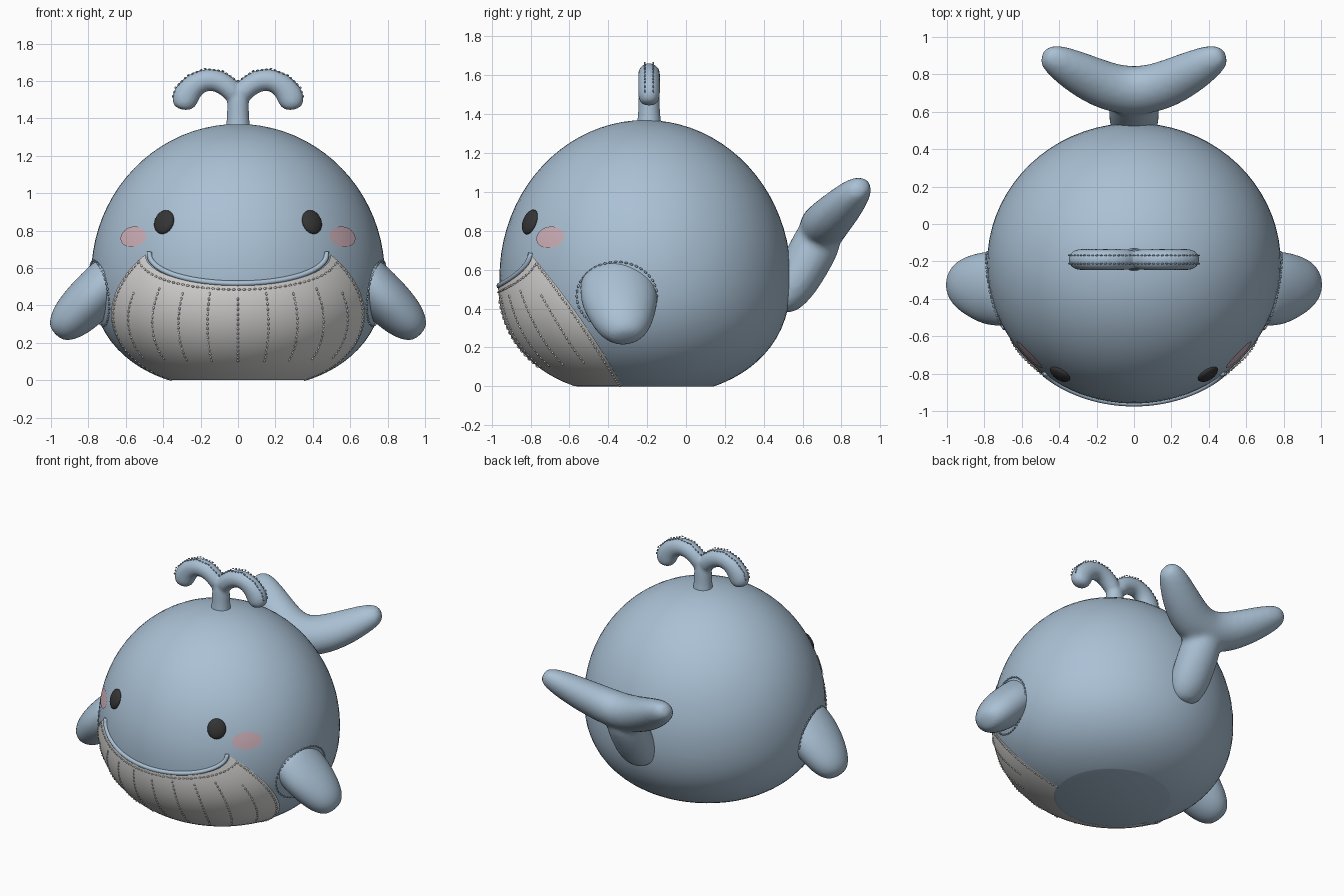
import bpy, bmesh, math
from mathutils import Vector

cube = bpy.data.objects.get("Cube")
if cube:
    bpy.data.objects.remove(cube)


def material(name, color):
    m = bpy.data.materials.new(name)
    m.use_nodes = True
    m.diffuse_color = (*color, 1)
    m.node_tree.nodes["Principled BSDF"].inputs["Base Color"].default_value = (*color, 1)
    return m


BLUE = material("soft blue", (0.40, 0.53, 0.66))
WHITE = material("belly white", (0.76, 0.75, 0.74))
BLACK = material("eye black", (0.035, 0.035, 0.035))
PINK = material("cheek pink", (0.62, 0.43, 0.48))

RX, RY, CY, MID, TOP = 0.785, 0.75, -0.21, 0.56, 1.37


def finish(name, bm, mat):
    bmesh.ops.recalc_face_normals(bm, faces=bm.faces)
    me = bpy.data.meshes.new(name)
    bm.to_mesh(me)
    bm.free()
    me.materials.append(mat)
    me.shade_smooth()
    ob = bpy.data.objects.new(name, me)
    bpy.context.collection.objects.link(ob)
    return ob


def girth(z):
    # relative radius of the round body at a height
    if z > MID:
        return math.sqrt(max(0, 1 - ((z - MID) / (TOP - MID)) ** 2))
    return (1 - ((MID - z) / 0.61) ** 2.3) ** (1 / 2.3)


def on_body(theta, z, out=0.0):
    # point on the body; theta is 0 at the front and grows towards +x
    g = girth(z)
    return Vector(((RX * g + out) * math.sin(theta), CY - (RY * g + out) * math.cos(theta), z))


def theta_at_y(y, z):
    return math.acos(max(-1, min(1, (CY - y) / (RY * girth(z)))))


def bridge(bm, rings, closed=True):
    for a, b in zip(rings, rings[1:]):
        n = len(a)
        for i in range(n if closed else n - 1):
            j = (i + 1) % n
            bm.faces.new((a[i], a[j], b[j], b[i]))


def loft(bm, centers, radii, side, n=14):
    # elliptical sections swept along centers; radii are (along side, across side)
    pts = [Vector(c) for c in centers]
    rings = []
    for i, p in enumerate(pts):
        t = (pts[min(i + 1, len(pts) - 1)] - pts[max(i - 1, 0)]).normalized()
        s = Vector(side)
        s = (s - t * s.dot(t)).normalized()
        u = t.cross(s)
        ra, rb = radii[i]
        angles = [2 * math.pi * k / n for k in range(n)]
        rings.append([bm.verts.new(p + 1.04 * (s * ra * math.cos(a) + u * rb * math.sin(a))) for a in angles])
    bridge(bm, rings)
    bm.faces.new(rings[0])
    bm.faces.new(rings[-1])


def soften(ob, voxel=None):
    ob.modifiers.new("round", "SUBSURF").levels = 2
    if voxel:
        r = ob.modifiers.new("blend", "REMESH")
        r.mode, r.voxel_size, r.use_smooth_shade = "VOXEL", voxel, True
        s = ob.modifiers.new("relax", "SMOOTH")
        s.factor, s.iterations = 0.5, 6


def stitches(name, paths, mat, r=0.006, step=0.028):
    # rows of little thread dashes along polylines
    bm = bmesh.new()
    for path in paths:
        carry = 0.0
        for a, b in zip(path, path[1:]):
            d = b - a
            while carry < d.length:
                turn = d.to_track_quat("Z", "Y").to_matrix().to_4x4()
                new = bmesh.ops.create_icosphere(bm, subdivisions=1, radius=r)["verts"]
                for v in new:
                    v.co.z *= 1.8
                    v.co = turn @ v.co + a + d.normalized() * carry
                carry += step
            carry -= d.length
    return finish(name, bm, mat)


# Body
bm = bmesh.new()
rings = []
heights = [MID * (1 - math.cos(math.pi / 2 * k / 16)) for k in range(16)]
heights += [MID + (TOP - MID) * math.sin(math.pi / 2 * k / 20) for k in range(20)]
for z in heights:
    rings.append([bm.verts.new(on_body(2 * math.pi * k / 72, z)) for k in range(72)])
bridge(bm, rings)
bm.faces.new(rings[0])
crown = bm.verts.new((0, CY, TOP))
for i in range(72):
    bm.faces.new((rings[-1][i], rings[-1][(i + 1) % 72], crown))
body = finish("body", bm, BLUE)
bpy.context.view_layer.objects.active = body
body.select_set(True)
bpy.ops.object.shade_smooth_by_angle(angle=math.radians(40))


# Belly panel that follows the body
def belly_point(u, v, out):
    z = 0.002 + v * (0.505 + 0.165 * u * u)
    edge = -0.325 - 0.46 * (z / 0.67) - 0.1 * (z / 0.67) * (z / 0.67 - 1)
    return on_body(u * theta_at_y(edge, z), z, out)


def span(a, b, n):
    return [a + (b - a) * k / n for k in range(n + 1)]


bm = bmesh.new()
grid = [[bm.verts.new(belly_point(u, v, 0.008)) for u in span(-1, 1, 64)] for v in span(0, 1, 24)]
bridge(bm, grid, closed=False)
belly = finish("belly", bm, WHITE)

# Belly seams
rows = [[belly_point(u, v, 0.009) for v in span(0.2, 0.9, 16)] for u in span(-0.78, 0.78, 8)[1:-1]]
rows += [[belly_point(u, v, 0.009) for v in span(0.2, 0.78, 16)] for u in (-0.8, 0.8)]
stitches("belly_seams", rows, WHITE)
border = [[belly_point(s * 0.97, v, 0.009) for v in span(0, 0.96, 24)] for s in (-1, 1)]
border.append([belly_point(u, 0.955, 0.009) for u in span(-0.97, 0.97, 40)])
stitches("belly_border_stitches", border, WHITE)

# Rolled lip above the belly
bm = bmesh.new()
lip = [belly_point(u, 1.02, 0.002) for u in span(-1, 1, 40)]
loft(bm, lip, [(0.014, 0.014)] * len(lip), (0, 0, 1), n=8)
finish("lip", bm, BLUE)

# Flippers
for side, label in ((1, "left"), (-1, "right")):
    bm = bmesh.new()
    widths = (0.17, 0.195, 0.195, 0.175, 0.145, 0.105, 0.05)
    thick = (0.12, 0.13, 0.13, 0.125, 0.11, 0.08, 0.04)
    steps = (0, 0.25, 0.45, 0.62, 0.8, 0.93, 1)
    centers = [(side * (0.62 + 0.355 * t), -0.365 + 0.055 * t, 0.60 - 0.355 * t) for t in steps]
    loft(bm, centers, list(zip(widths, thick)), (0, 1, 0))
    soften(finish(label + "_flipper", bm, BLUE))
    seam = []
    for a in span(0, 2 * math.pi, 40):
        y, z = -0.355 + 0.205 * math.cos(a), 0.465 + 0.175 * math.sin(a)
        seam.append(on_body(side * theta_at_y(y, z), z, 0.006))
    stitches(label + "_flipper_seam", [seam], BLUE)

# Tail: stem and two flukes blended together
bm = bmesh.new()
loft(bm, [(0, 0.47, 0.39), (0, 0.53, 0.48), (0, 0.60, 0.60), (0, 0.67, 0.73), (0, 0.71, 0.83)],
     [(0.08, 0.06), (0.13, 0.11), (0.135, 0.12), (0.13, 0.125), (0.11, 0.11)], (1, 0, 0))
half = [(0.15, 0.735, 0.855, 0.135), (0.28, 0.80, 0.92, 0.12), (0.38, 0.855, 0.98, 0.1),
        (0.45, 0.895, 1.02, 0.075), (0.485, 0.91, 1.035, 0.04)]
whole = [(-x, y, z, r) for x, y, z, r in reversed(half)] + [(0, 0.705, 0.82, 0.14)] + half
loft(bm, [c[:3] for c in whole], [(c[3], c[3] * 0.85) for c in whole], (0, 0.8, 0.6))
soften(finish("tail", bm, BLUE), 0.018)

# Water spout with two curled arms
bm = bmesh.new()
SY = -0.19
loft(bm, [(0, SY, 1.30), (0, SY, 1.37), (0, SY, 1.42), (0, SY, 1.50), (0, SY, 1.55)],
     [(0.075, 0.07), (0.062, 0.06), (0.058, 0.055), (0.058, 0.055), (0.045, 0.045)], (1, 0, 0))
arm = [(0.0, 1.50), (0.04, 1.56), (0.10, 1.60), (0.17, 1.61), (0.235, 1.58),
       (0.275, 1.53), (0.293, 1.48), (0.30, 1.445)]
fat = [0.05, 0.058, 0.06, 0.06, 0.064, 0.073, 0.068, 0.035]
ridges = []
for side in (1, -1):
    loft(bm, [(side * x, SY, z) for x, z in arm], [(min(f, 0.056), f) for f in fat], (0, 1, 0))
    # stitch rows along the outer ridge of each arm
    for dy in (-0.022, 0.022):
        row = []
        for i in range(1, len(arm) - 1):
            tx, tz = arm[i + 1][0] - arm[i - 1][0], arm[i + 1][1] - arm[i - 1][1]
            k = fat[i] * 0.94 / math.hypot(tx, tz)
            row.append(Vector((side * (arm[i][0] - tz * k), SY + dy, arm[i][1] + tx * k)))
        ridges.append(row)
soften(finish("spout", bm, BLUE), 0.011)
stitches("spout_stitches", ridges, BLUE, 0.005, 0.024)

for side, label in ((1, "left"), (-1, "right")):
    # Eyes: flattened beads facing outward
    z, theta = 0.845, side * math.asin(0.395 / (RX * girth(0.845)))
    p = on_body(theta, z)
    normal = (on_body(theta, z, 1) - p + Vector((0, 0, 0.35))).normalized()
    bm = bmesh.new()
    bmesh.ops.create_uvsphere(bm, u_segments=24, v_segments=14, radius=1)
    turn = normal.to_track_quat("Z", "Y").to_matrix()
    for v in bm.verts:
        v.co = turn @ Vector((v.co.x * 0.06, v.co.y * 0.067, v.co.z * 0.026)) + p
    finish(label + "_eye", bm, BLACK)

    # Cheeks: thin oval patches on the body
    bm = bmesh.new()
    rings = [[bm.verts.new(on_body(side * (0.83 + 0.132 * k * math.cos(a)), 0.767 + 0.055 * k * math.sin(a), 0.005))
              for a in span(0, 2 * math.pi, 28)[:-1]] for k in (0.2, 0.6, 1)]
    bridge(bm, rings)
    bm.faces.new(rings[0])
    finish(label + "_cheek", bm, PINK)
